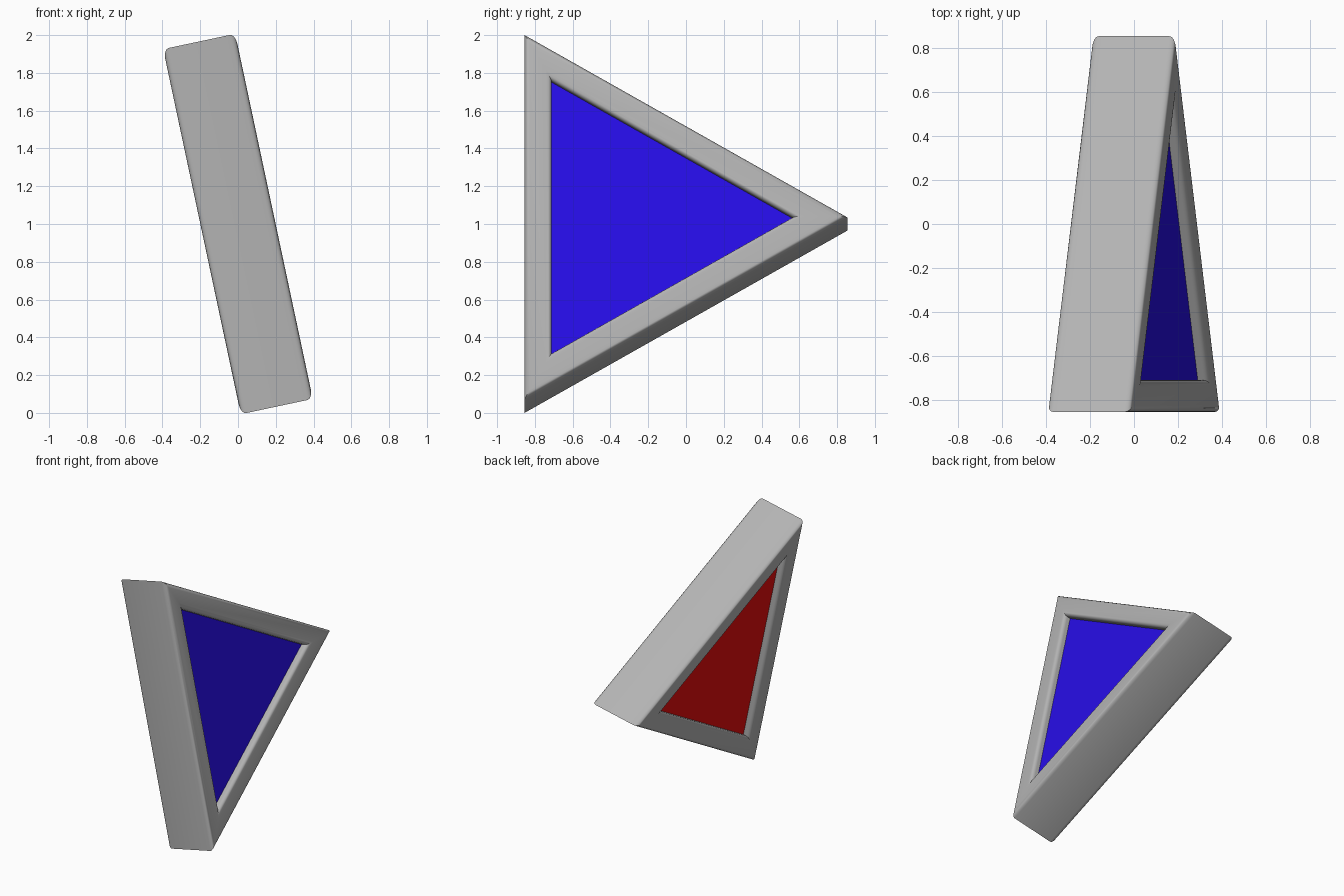
import bpy, bmesh, math

if "Cube" in bpy.data.objects:
    bpy.data.objects.remove(bpy.data.objects["Cube"])

TILT = math.radians(-12)   # lean about the y axis
INR = 0.5704               # inradius of the outer triangle
CY = -0.2855               # y of the triangle centre
HALF = 0.195               # half thickness of the frame
WALL = 0.145               # frame width
BEVEL = 0.03


def material(name, rgb):
    m = bpy.data.materials.new(name)
    m.diffuse_color = (*rgb, 1)
    m.use_nodes = True
    m.node_tree.nodes["Principled BSDF"].inputs["Base Color"].default_value = m.diffuse_color
    return m


def triangle(bm, inradius, x):
    """Equilateral triangle in the yz plane, pointing to +y."""
    r = 2 * inradius
    return [bm.verts.new((x, CY + r * math.cos(a), r * math.sin(a)))
            for a in (0, 2 * math.pi / 3, 4 * math.pi / 3)]


def finish(bm, name, mat):
    bmesh.ops.recalc_face_normals(bm, faces=bm.faces)
    for f in bm.faces:
        f.smooth = True
    for e in bm.edges:
        e.smooth = e.calc_face_angle(0) < math.radians(40)
    me = bpy.data.meshes.new(name)
    bm.to_mesh(me)
    bm.free()
    me.materials.append(mat)
    ob = bpy.data.objects.new(name, me)
    ob.rotation_euler = (0, TILT, 0)
    ob.location = (0, 0, 1)
    bpy.context.collection.objects.link(ob)


grey = material("grey", (0.45, 0.45, 0.45))
blue = material("blue", (0.02, 0.004, 0.8))
red = material("red", (0.8, 0.004, 0.004))

# Hollow triangular frame with rounded rims
bm = bmesh.new()
rings = [triangle(bm, INR, -HALF), triangle(bm, INR, HALF),
         triangle(bm, INR - WALL, HALF), triangle(bm, INR - WALL, -HALF)]
for k in range(4):
    a, b = rings[k], rings[(k + 1) % 4]
    for i in range(3):
        j = (i + 1) % 3
        bm.faces.new((a[i], a[j], b[j], b[i]))
rims = [bm.edges.get((r[i], r[(i + 1) % 3])) for r in rings for i in range(3)]
bmesh.ops.bevel(bm, geom=rims, offset=BEVEL, offset_type='OFFSET',
                segments=4, profile=0.5, affect='EDGES')
finish(bm, "triangle_frame", grey)

# Coloured panels filling the opening, one for each side
for name, x, mat in (("blue_panel", 0.14, blue), ("red_panel", -0.14, red)):
    bm = bmesh.new()
    a, b = triangle(bm, INR - WALL + 0.01, 0), triangle(bm, INR - WALL + 0.01, x)
    bm.faces.new(a)
    bm.faces.new(b)
    for i in range(3):
        j = (i + 1) % 3
        bm.faces.new((a[i], a[j], b[j], b[i]))
    finish(bm, name, mat)
